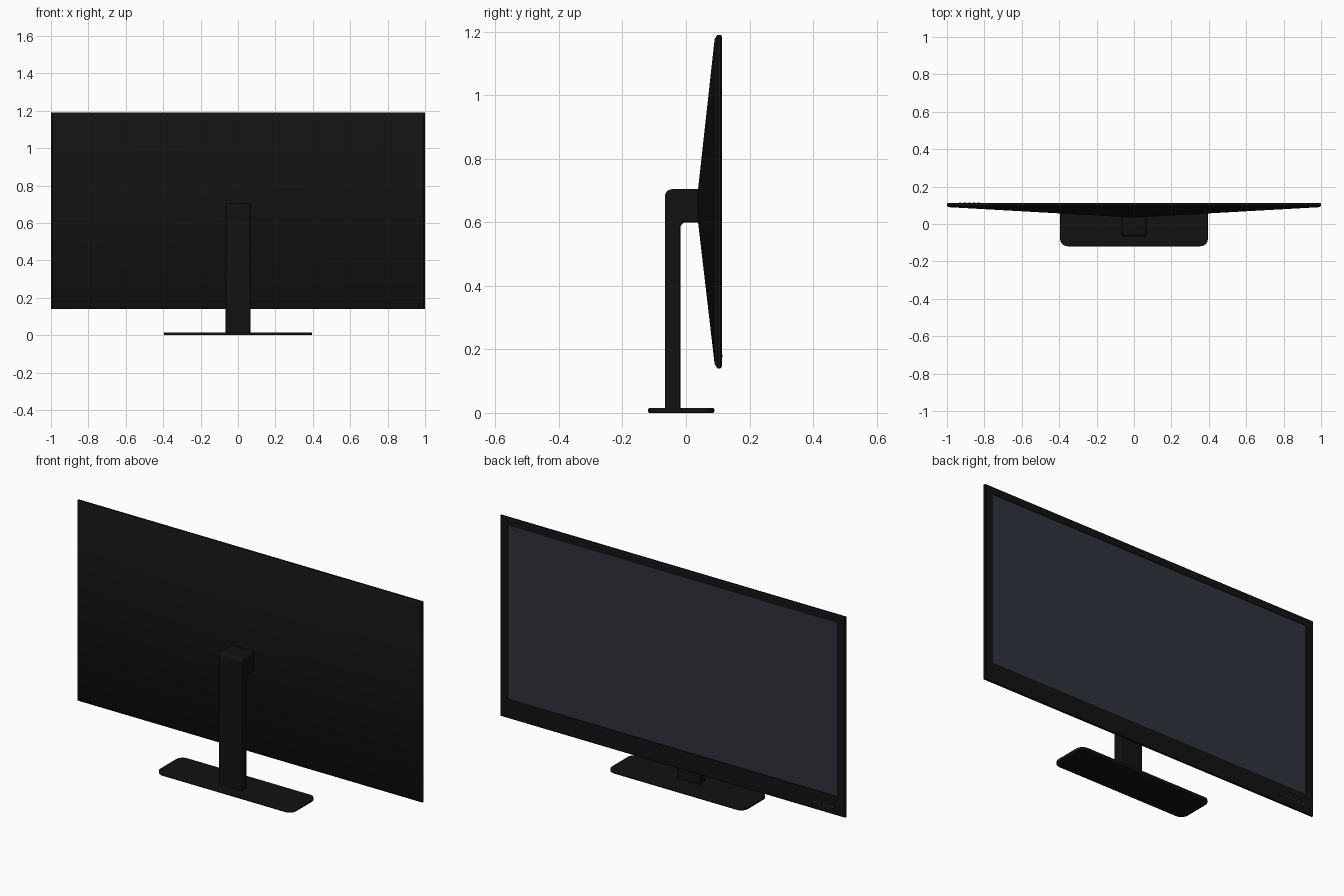
import bpy, bmesh
from math import pi, cos, sin

if "Cube" in bpy.data.objects:
    bpy.data.objects.remove(bpy.data.objects["Cube"])


def material(name, rgb):
    m = bpy.data.materials.new(name)
    m.diffuse_color = (*rgb, 1)
    m.use_nodes = True
    m.node_tree.nodes["Principled BSDF"].inputs["Base Color"].default_value = m.diffuse_color
    return m


BLACK = material("black_plastic", (0.006, 0.006, 0.006))
GLASS = material("dark_glass", (0.028, 0.032, 0.045))
MARK = material("grey_mark", (0.04, 0.04, 0.04))


def finish(name, bm, mat, bevel=0.0, segments=3):
    bmesh.ops.recalc_face_normals(bm, faces=bm.faces)
    mesh = bpy.data.meshes.new(name)
    bm.to_mesh(mesh)
    bm.free()
    ob = bpy.data.objects.new(name, mesh)
    bpy.context.collection.objects.link(ob)
    mesh.materials.append(mat)
    if bevel:
        mod = ob.modifiers.new("Bevel", 'BEVEL')
        mod.width, mod.segments, mod.limit_method = bevel, segments, 'ANGLE'
        mod.angle_limit = 0.7
    bpy.ops.object.select_all(action='DESELECT')
    bpy.context.view_layer.objects.active = ob
    ob.select_set(True)
    bpy.ops.object.shade_smooth_by_angle(angle=0.55)
    return ob


def box(name, x, y, z, mat):
    bm = bmesh.new()
    bmesh.ops.create_cube(bm, size=1)
    for v in bm.verts:
        v.co = [a + (c + 0.5) * (b - a) for c, (a, b) in zip(v.co, (x, y, z))]
    return finish(name, bm, mat)


def prism(name, points, offset, bevel):
    bm = bmesh.new()
    face = bm.faces.new([bm.verts.new(p) for p in points])
    new = bmesh.ops.extrude_face_region(bm, geom=[face])['geom']
    bmesh.ops.translate(bm, vec=offset, verts=[v for v in new if isinstance(v, bmesh.types.BMVert)])
    return finish(name, bm, BLACK, bevel)


def arc(cx, cy, r, a0, a1, n=8):
    return [(cx + r * cos(a0 + (a1 - a0) * i / n), cy + r * sin(a0 + (a1 - a0) * i / n))
            for i in range(n + 1)]


# Panel housing: rectangular rings from the rear mount to the screen recess
rings = [  # x half width, z low, z high, y
    (0.065, 0.600, 0.704, 0.038),
    (0.992, 0.154, 1.176, 0.090),
    (1.000, 0.140, 1.190, 0.099),
    (1.000, 0.140, 1.190, 0.109),
    (0.996, 0.146, 1.184, 0.113),
    (0.955, 0.240, 1.150, 0.113),
    (0.955, 0.240, 1.150, 0.107),
]
bm = bmesh.new()
loops = [[bm.verts.new(p) for p in ((-w, y, a), (w, y, a), (w, y, b), (-w, y, b))]
         for w, a, b, y in rings]
for p, q in zip(loops, loops[1:]):
    for i in range(4):
        j = (i + 1) % 4
        bm.faces.new((p[i], p[j], q[j], q[i]))
bm.faces.new(loops[0])
bm.faces.new(loops[-1])
finish("panel_housing", bm, BLACK)

# Recessed screen
box("screen", (-0.955, 0.955), (0.100, 0.109), (0.240, 1.150), GLASS)

# Control buttons along the lower bezel
for i in range(5):
    x = -0.93 + i * 0.025
    box(f"control_button_{i + 1}", (x - 0.006, x + 0.006), (0.110, 0.1155), (0.176, 0.183), MARK)

# Neck: L-shaped profile with rounded outer corner and inner fillet
profile = [(-0.066, 0.010)] + arc(-0.044, 0.682, 0.022, pi, pi / 2)
profile += [(0.045, 0.704), (0.045, 0.600)] + arc(0.002, 0.580, 0.020, pi / 2, pi)
profile += [(-0.018, 0.010)]
prism("stand_neck", [(-0.066, y, z) for y, z in profile], (0.132, 0, 0), 0.006)

# Base plate with rounded corners
outline = []
for k, (cx, cy) in enumerate(((0.355, 0.049), (-0.355, 0.049), (-0.355, -0.079), (0.355, -0.079))):
    outline += arc(cx, cy, 0.040, k * pi / 2, (k + 1) * pi / 2)
prism("stand_base", [(x, y, 0) for x, y in outline], (0, 0, 0.015), 0.004)
